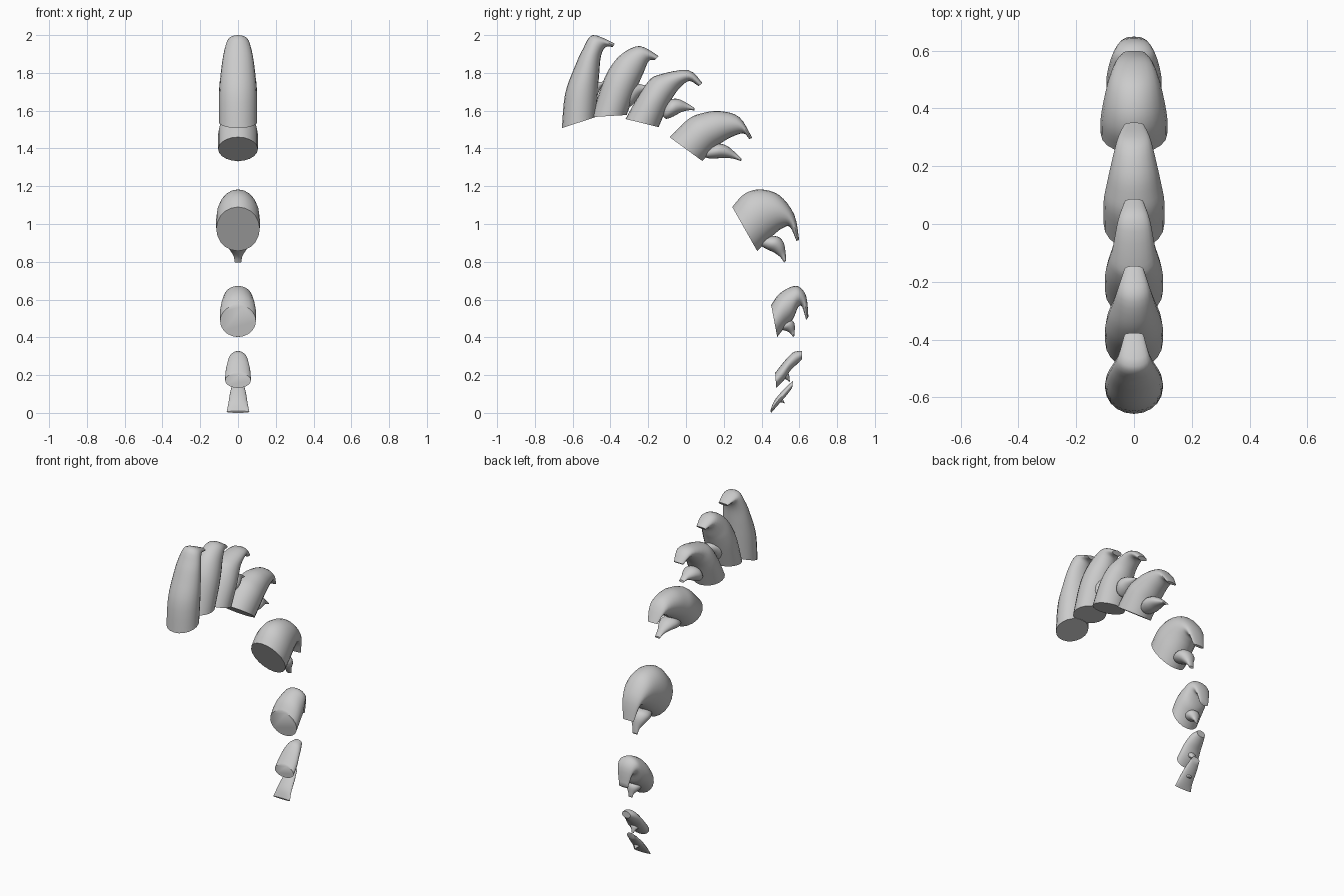
import bpy, bmesh, math
from mathutils import Vector

SIDES, STEPS = 20, 4


def spline(a, b, c, d, t):
    return 0.5 * (2 * b + (c - a) * t + (2 * a - 5 * b + 4 * c - d) * t * t
                  + (3 * b - a - 3 * c + d) * t ** 3)


def loft(name, sections):
    """Smooth skin through oval sections (front y, z, back y, z, half width)."""
    n = len(sections)
    fine = []
    for i in range(n - 1):
        four = [sections[min(max(i + k, 0), n - 1)] for k in (-1, 0, 1, 2)]
        for s in range(STEPS):
            fine.append([spline(*v, s / STEPS) for v in zip(*four)])
    fine.append(sections[-1])
    bm = bmesh.new()
    rings = []
    for fy, fz, by, bz, w in fine:
        ring = []
        for k in range(SIDES):
            a = 2 * math.pi * k / SIDES
            c = 0.5 * (1 + math.cos(a))
            ring.append(bm.verts.new((w * math.sin(a), by + (fy - by) * c, bz + (fz - bz) * c)))
        rings.append(ring)
    for r0, r1 in zip(rings, rings[1:]):
        for k in range(SIDES):
            j = (k + 1) % SIDES
            bm.faces.new((r0[k], r0[j], r1[j], r1[k]))
    bm.faces.new(rings[0])
    bm.faces.new(rings[-1])
    bmesh.ops.recalc_face_normals(bm, faces=bm.faces)
    mesh = bpy.data.meshes.new(name)
    bm.to_mesh(mesh)
    bm.free()
    ob = bpy.data.objects.new(name, mesh)
    bpy.context.collection.objects.link(ob)
    bpy.context.view_layer.objects.active = ob
    ob.select_set(True)
    bpy.ops.object.shade_smooth_by_angle(angle=math.radians(45))
    ob.select_set(False)


def plate(name, width, profile, taper=(1, 1.0, 0.9, 0.75, 0.55, 0.33)):
    """Hooked plate: side profile from root to tip."""
    loft(name, [(*p, width * t) for p, t in zip(profile, taper)])


def spur(name, root, tip, thick, width):
    """Small pointed barb under the hook, rounded at its root."""
    r, t = Vector(root), Vector(tip)
    d = (t - r).normalized()
    side = Vector((-d.y, d.x))
    secs = []
    for u, s in ((0, 0.3), (0.08, 0.75), (0.3, 1), (0.55, 0.8), (0.8, 0.42), (1, 0.15)):
        c = r.lerp(t, u) + side * thick * 0.35 * math.sin(math.pi * u)
        f, b = c + side * thick * s / 2, c - side * thick * s / 2
        secs.append((f.x, f.y, b.x, b.y, width * max(s, 0.3)))
    loft(name, secs)


# Hooked plates, from the crest down the curve
plate("plate_1", 0.10, [(-.657, 1.508, -.478, 1.566), (-.64, 1.69, -.467, 1.69),
      (-.59, 1.83, -.46, 1.79), (-.546, 1.926, -.45, 1.89),
      (-.493, 2.0, -.425, 1.937), (-.377, 1.955, -.388, 1.937)])
plate("plate_2", 0.10, [(-.50, 1.566, -.314, 1.577), (-.446, 1.735, -.272, 1.69),
      (-.404, 1.825, -.24, 1.767), (-.34, 1.90, -.225, 1.80),
      (-.245, 1.942, -.198, 1.862), (-.145, 1.889, -.166, 1.868)])
plate("plate_3", 0.10, [(-.32, 1.556, -.145, 1.513), (-.256, 1.672, -.098, 1.62),
      (-.203, 1.751, -.066, 1.677), (-.15, 1.788, -.029, 1.725),
      (.01, 1.815, .018, 1.757), (.087, 1.746, .066, 1.73)])
plate("plate_4", 0.105, [(-.087, 1.46, .087, 1.333), (.013, 1.556, .145, 1.397),
      (.087, 1.587, .187, 1.429), (.177, 1.598, .24, 1.46),
      (.282, 1.566, .303, 1.48), (.351, 1.455, .335, 1.45)])
plate("plate_5", 0.115, [(.245, 1.09, .377, .857), (.309, 1.159, .425, .905),
      (.393, 1.183, .475, .952), (.493, 1.153, .515, .98),
      (.573, 1.05, .551, .984), (.599, .915, .585, .91)])
plate("plate_6", 0.095, [(.451, .571, .483, .402), (.488, .624, .525, .455),
      (.541, .661, .567, .497), (.594, .67, .594, .561),
      (.636, .619, .615, .561), (.648, .508, .636, .492)])
plate("plate_7", 0.068, [(.472, .212, .478, .132), (.509, .259, .52, .175),
      (.541, .296, .551, .222), (.573, .323, .583, .254), (.615, .328, .615, .286)],
      (1, 0.97, 0.85, 0.7, 0.45))
plate("plate_8", 0.06, [(.446, .01, .451, 0), (.467, .063, .483, .037),
      (.515, .122, .53, .09), (.567, .17, .562, .132)], (1, 0.85, 0.7, 0.5))

# Barbs beneath the hooks
spur("spur_1", (-.52, 1.62), (-.43, 1.75), .10, .055)
spur("spur_2", (-.32, 1.64), (-.19, 1.72), .10, .055)
spur("spur_3", (-.12, 1.58), (.045, 1.608), .09, .06)
spur("spur_4", (.10, 1.375), (.293, 1.338), .08, .06)
spur("spur_5", (.405, .915), (.525, .80), .09, .06)
spur("spur_6", (.50, .47), (.57, .405), .07, .045)
spur("spur_7", (.50, .20), (.548, .165), .04, .03)
spur("spur_8", (.49, .065), (.522, .05), .02, .02)
